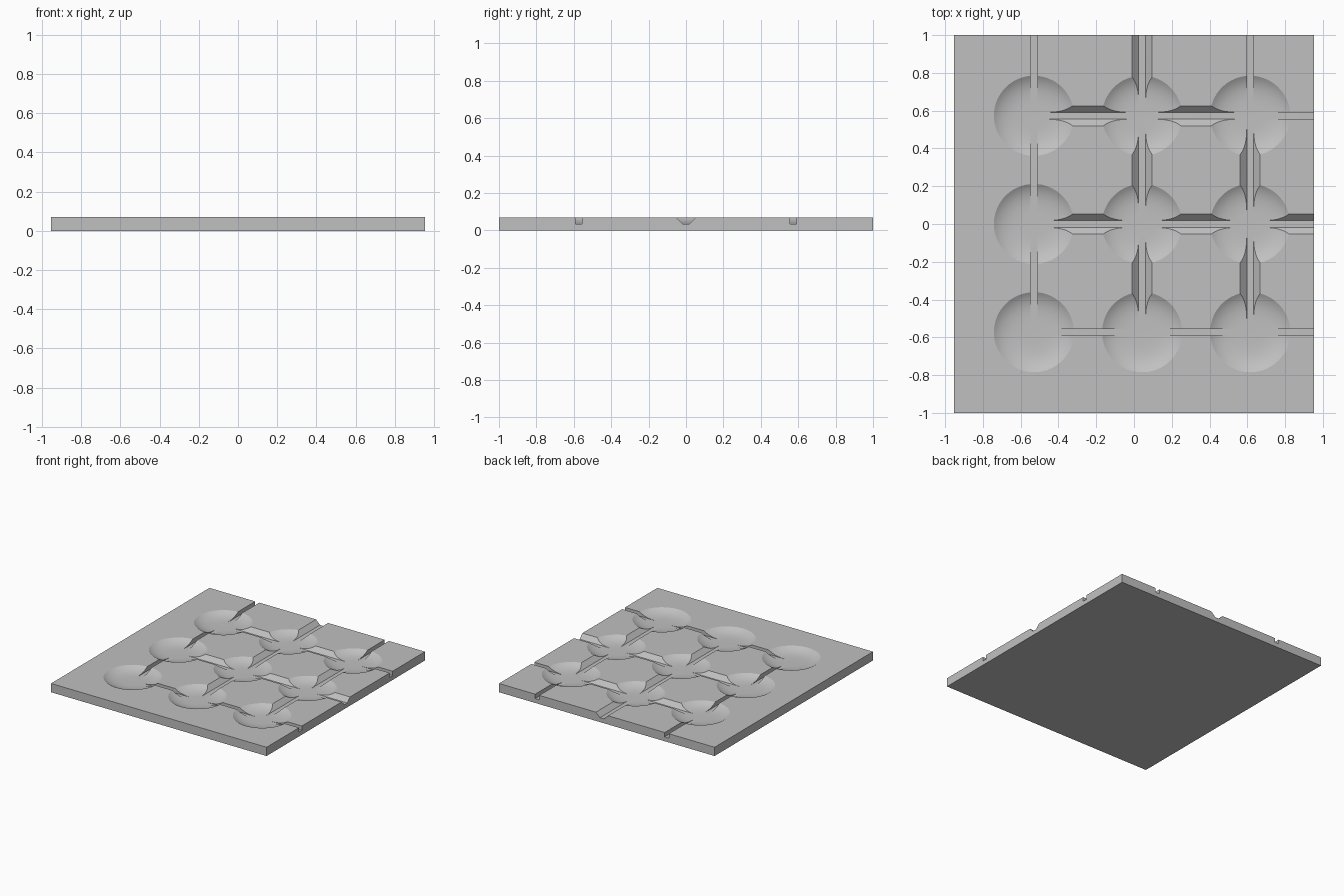
import bpy, bmesh, math
from mathutils import Matrix

default = bpy.data.objects.get("Cube")
if default:
    bpy.data.objects.remove(default, do_unlink=True)

HEIGHT = 0.07
DEPTH = 0.035
HALF_X, HALF_Y = 0.953, 1.0
COLS = (-0.53, 0.043, 0.615)
ROWS = (0.573, 0.0, -0.573)
CUP_R = 0.212
ABOVE = HEIGHT + 0.03
INSET = 0.06

grey = bpy.data.materials.new("plain grey")
grey.use_nodes = True
COLOUR = (0.53, 0.53, 0.53, 1)
grey.diffuse_color = COLOUR
grey.node_tree.nodes["Principled BSDF"].inputs["Base Color"].default_value = COLOUR


def make_object(name, bm):
    bmesh.ops.recalc_face_normals(bm, faces=bm.faces)
    mesh = bpy.data.meshes.new(name)
    bm.to_mesh(mesh)
    bm.free()
    mesh.materials.append(grey)
    obj = bpy.data.objects.new(name, mesh)
    bpy.context.collection.objects.link(obj)
    return obj


def cup_cutter(x, y, sides=64, steps=14):
    """Shallow dish: nearly flat floor curving up to the rim."""
    bm = bmesh.new()
    radii = [CUP_R * (0.3 + 0.7 * i / steps) for i in range(steps + 1)]
    profile = [(r, HEIGHT - DEPTH - 0.0005 + (DEPTH + 0.0005) * (r / CUP_R) ** 4)
               for r in radii]
    profile.append((CUP_R, ABOVE))
    rings = []
    for r, z in profile:
        rings.append([bm.verts.new((x + r * math.cos(math.tau * k / sides),
                                    y + r * math.sin(math.tau * k / sides), z))
                      for k in range(sides)])
    for low, high in zip(rings, rings[1:]):
        for k in range(sides):
            n = (k + 1) % sides
            bm.faces.new((low[k], low[n], high[n], high[k]))
    bm.faces.new(rings[0])
    bm.faces.new(rings[-1])
    return make_object("cup_cutter", bm)


def channel_cutter(start, end, wide):
    """Straight groove; wide ones have sloping sides."""
    (x0, y0), (x1, y1) = start, end
    length = math.hypot(x1 - x0, y1 - y0)
    bottom = 0.018
    top = 0.053 if wide else bottom
    floor = HEIGHT - DEPTH
    section = [(-bottom, floor), (bottom, floor), (top, HEIGHT),
               (top, ABOVE), (-top, ABOVE), (-top, HEIGHT)]
    bm = bmesh.new()
    face = bm.faces.new([bm.verts.new((0, y, z)) for y, z in section])
    ext = bmesh.ops.extrude_face_region(bm, geom=[face])
    moved = [v for v in ext["geom"] if isinstance(v, bmesh.types.BMVert)]
    bmesh.ops.translate(bm, verts=moved, vec=(length, 0, 0))
    turn = Matrix.Rotation(math.atan2(y1 - y0, x1 - x0), 4, "Z")
    bm.transform(Matrix.Translation((x0, y0, 0)) @ turn)
    return make_object("channel_cutter", bm)


# Slab
bm = bmesh.new()
bmesh.ops.create_cube(bm, size=1)
bm.transform(Matrix.Translation((0, 0, HEIGHT / 2))
             @ Matrix.Diagonal((2 * HALF_X, 2 * HALF_Y, HEIGHT, 1)))
slab = make_object("channelled_tile", bm)

# Cups
cutters = [cup_cutter(x, y) for x in COLS for y in ROWS]

# Channels running left to right: W wide, N narrow, last one reaches the edge
for y, kinds in zip(ROWS, ("WWN", "WWW", "NNN")):
    stops = (*COLS, HALF_X + 0.05 + INSET)
    for a, b, kind in zip(stops, stops[1:], kinds):
        cutters.append(channel_cutter((a + INSET, y), (b - INSET, y), kind == "W"))

# Channels running back to front, first one starts at the back edge
for x, kinds in zip(COLS, ("NNN", "WWW", "NWW")):
    stops = (HALF_Y + 0.05 + INSET, *ROWS)
    for a, b, kind in zip(stops, stops[1:], kinds):
        cutters.append(channel_cutter((x, a - INSET), (x, b + INSET), kind == "W"))

# Carve and clean up
bpy.ops.object.select_all(action="DESELECT")
slab.select_set(True)
bpy.context.view_layer.objects.active = slab
for cutter in cutters:
    cutter.hide_render = True
    mod = slab.modifiers.new("carve", "BOOLEAN")
    mod.operation = "DIFFERENCE"
    mod.solver = "EXACT"
    mod.object = cutter
    bpy.ops.object.modifier_apply(modifier=mod.name)
for cutter in cutters:
    bpy.data.objects.remove(cutter, do_unlink=True)

bpy.ops.object.shade_smooth_by_angle(angle=math.radians(20))
